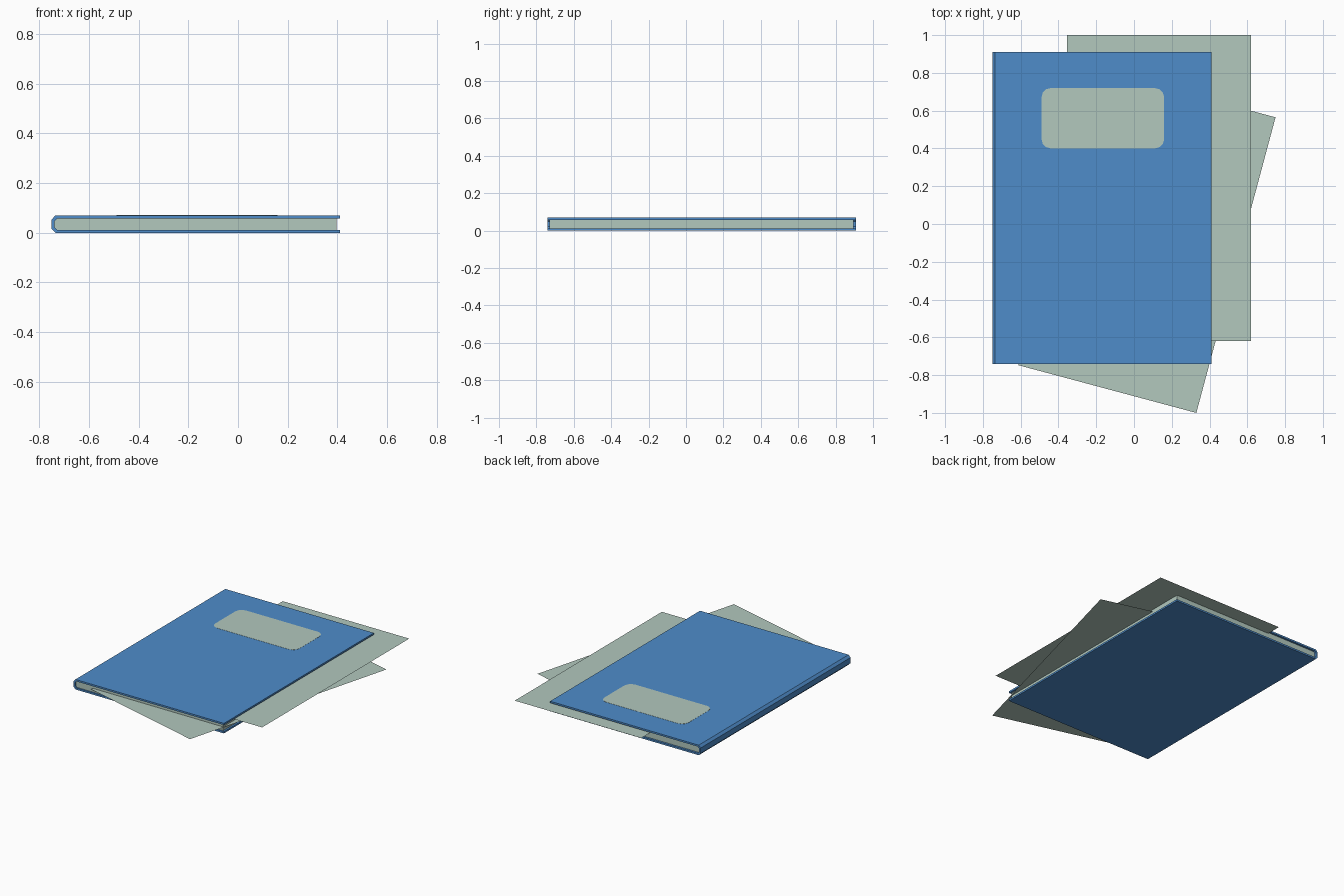
import bpy, bmesh, math
from mathutils import Matrix, Vector

if "Cube" in bpy.data.objects:
    bpy.data.objects.remove(bpy.data.objects["Cube"])


def material(name, rgb):
    m = bpy.data.materials.new(name)
    m.diffuse_color = (*rgb, 1)
    m.use_nodes = True
    m.node_tree.nodes["Principled BSDF"].inputs["Base Color"].default_value = m.diffuse_color
    return m


BLUE = material("cover blue", (0.077, 0.263, 0.591))
PAPER = material("pale green paper", (0.445, 0.578, 0.515))


def make(name, points, mat, extrude=None):
    """Polygon from 3D points, optionally extruded along a vector."""
    bm = bmesh.new()
    face = bm.faces.new([bm.verts.new(p) for p in points])
    if extrude:
        r = bmesh.ops.extrude_face_region(bm, geom=[face])
        verts = [g for g in r["geom"] if isinstance(g, bmesh.types.BMVert)]
        bmesh.ops.translate(bm, verts=verts, vec=Vector(extrude))
        if face.is_valid and len(face.edges[0].link_faces) < 2:
            bm.faces.new(face.verts)
        bmesh.ops.recalc_face_normals(bm, faces=bm.faces[:])
    me = bpy.data.meshes.new(name)
    bm.to_mesh(me)
    bm.free()
    me.materials.append(mat)
    ob = bpy.data.objects.new(name, me)
    bpy.context.collection.objects.link(ob)
    return ob


# Folded cover: C-shaped profile with a chamfered spine
outer = [(0.41, 0), (-0.735, 0), (-0.75, 0.016), (-0.75, 0.054), (-0.735, 0.07), (0.41, 0.07)]
inner = [(0.41, 0.058), (-0.728, 0.058), (-0.738, 0.048), (-0.738, 0.022), (-0.728, 0.012), (0.41, 0.012)]
make("cover", [(x, -0.74, z) for x, z in outer + inner], BLUE, (0, 1.65, 0))

# Page block filling the cover
block = [(0.397, 0.058)] + inner[1:5] + [(0.397, 0.012)]
make("page_block", [(x, -0.73, z) for x, z in block], PAPER, (0, 1.626, 0))

# Loose sheets sticking out, one straight and one turned
W, H = 0.975, 1.62
sheet = [(-W, 0, 0), (0, 0, 0), (0, H, 0), (-W, H, 0)]
for name, loc, angle in (("straight_sheet", (0.62, -0.62, 0.052), 0),
                         ("turned_sheet", (0.33, -1.0, 0.038), -15)):
    m = Matrix.Translation(loc) @ Matrix.Rotation(math.radians(angle), 4, 'Z')
    make(name, [m @ Vector(p) for p in sheet], PAPER)

# Rounded label on the front cover
r = 0.05
label = []
for i, (cx, cy) in enumerate([(0.16 - r, 0.72 - r), (-0.49 + r, 0.72 - r),
                              (-0.49 + r, 0.40 + r), (0.16 - r, 0.40 + r)]):
    for k in range(4):
        a = math.radians(90 * i + 30 * k)
        label.append((cx + r * math.cos(a), cy + r * math.sin(a), 0.07))
make("label", label, PAPER, (0, 0, 0.001))
